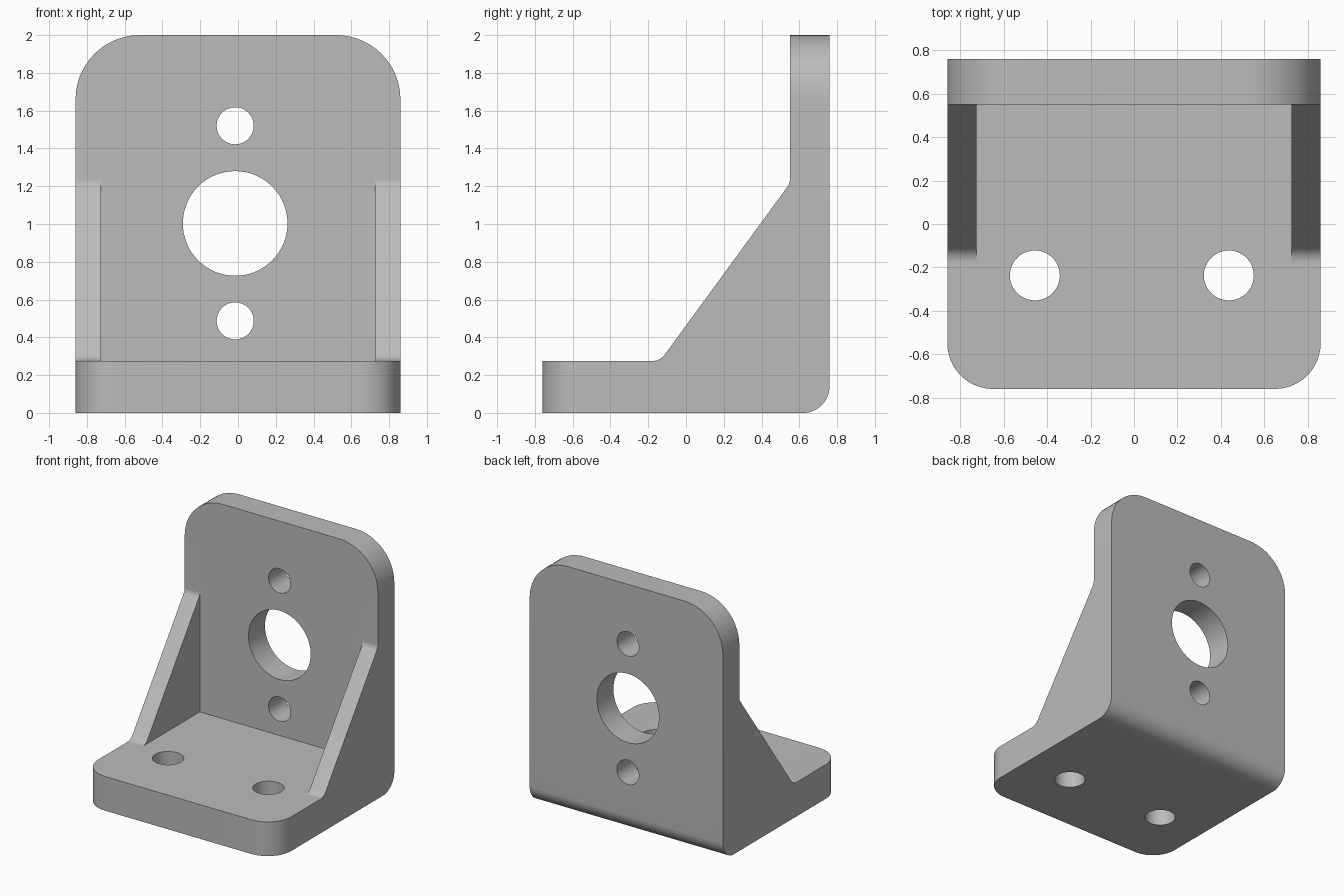
import bpy
import bmesh
import math
from mathutils import Vector, Matrix

cube = bpy.data.objects.get("Cube")
if cube:
    bpy.data.objects.remove(cube, do_unlink=True)

W, D, H = 0.86, 0.76, 2.0        # half width, half depth, height
BASE, BACK, RIB = 0.275, 0.55, 0.725  # base top, back plate front, rib inner side

grey = bpy.data.materials.new("plain grey")
grey.use_nodes = True
colour = (0.5, 0.5, 0.5, 1)
grey.diffuse_color = colour
grey.node_tree.nodes["Principled BSDF"].inputs["Base Color"].default_value = colour


def rounded(corners, steps=14):
    """Outline from (u, v, radius) corners, with arcs at the rounded ones."""
    out = []
    for i, (u, v, r) in enumerate(corners):
        p = Vector((u, v))
        if r == 0:
            out.append(p)
            continue
        a = (Vector(corners[i - 1][:2]) - p).normalized()
        b = (Vector(corners[(i + 1) % len(corners)][:2]) - p).normalized()
        half = a.angle(b) / 2
        centre = p + (a + b).normalized() * r / math.sin(half)
        start = p + a * r / math.tan(half) - centre
        end = p + b * r / math.tan(half) - centre
        turn = math.atan2(start.x * end.y - start.y * end.x, start.dot(end))
        for k in range(steps + 1):
            out.append(centre + Matrix.Rotation(turn * k / steps, 2) @ start)
    return out


def prism(name, outline, axis, low, high):
    """Extrude an outline along x, y or z; the outline uses the other two axes."""
    place = {"x": lambda p, t: (t, p[0], p[1]),
             "y": lambda p, t: (p[0], t, p[1]),
             "z": lambda p, t: (p[0], p[1], t)}[axis]
    bm = bmesh.new()
    lower = [bm.verts.new(place(p, low)) for p in outline]
    upper = [bm.verts.new(place(p, high)) for p in outline]
    bm.faces.new(lower)
    bm.faces.new(upper)
    n = len(outline)
    for i in range(n):
        j = (i + 1) % n
        bm.faces.new((lower[i], lower[j], upper[j], upper[i]))
    bmesh.ops.recalc_face_normals(bm, faces=bm.faces)
    mesh = bpy.data.meshes.new(name)
    bm.to_mesh(mesh)
    bm.free()
    mesh.materials.append(grey)
    obj = bpy.data.objects.new(name, mesh)
    bpy.context.collection.objects.link(obj)
    return obj


def circle(u, v, r, n=64):
    return [(u + r * math.cos(math.tau * k / n), v + r * math.sin(math.tau * k / n))
            for k in range(n)]


# Side profile: base, sloping ribs and back plate, wider than the final part
bracket = prism("bracket", rounded([
    (-D, 0, 0), (D, 0, 0.14), (D, H, 0), (BACK, H, 0),
    (BACK, 1.215, 0.07), (-0.137, BASE, 0.08), (-D, BASE, 0)]), "x", -1, 1)

# Outlines that round the top of the back plate and the front of the base
front_outline = prism("front_outline", rounded([
    (-W, -1, 0), (W, -1, 0), (W, H, 0.34), (-W, H, 0.34)]), "y", -1, 1)
top_outline = prism("top_outline", rounded([
    (-W, -D, 0.21), (W, -D, 0.21), (W, 1, 0), (-W, 1, 0)]), "z", -1, 3)

# Pocket between the ribs, then the holes
pocket = prism("pocket", [(-RIB, BASE), (RIB, BASE), (RIB, 3), (-RIB, 3)], "y", -1, BACK)
holes = [prism("back_hole", circle(-0.015, z, r), "y", 0.4, 1)
         for z, r in ((0.487, 0.098), (1.003, 0.277), (1.52, 0.098))]
holes += [prism("base_hole", circle(x, -0.237, 0.115), "z", -0.2, 0.5)
          for x in (-0.457, 0.437)]

cuts = [(front_outline, "INTERSECT"), (top_outline, "INTERSECT"), (pocket, "DIFFERENCE")]
cuts += [(hole, "DIFFERENCE") for hole in holes]
for tool, operation in cuts:
    mod = bracket.modifiers.new(tool.name, "BOOLEAN")
    mod.object = tool
    mod.operation = operation
    mod.solver = "EXACT"

# Apply the cuts and remove the cutters
bpy.context.view_layer.update()
shape = bpy.context.evaluated_depsgraph_get()
result = bpy.data.meshes.new_from_object(bracket.evaluated_get(shape))
bracket.modifiers.clear()
bracket.data = result
for tool, _ in cuts:
    bpy.data.objects.remove(tool, do_unlink=True)
result.materials.clear()
result.materials.append(grey)
for face in result.polygons:
    face.material_index = 0

bpy.ops.object.select_all(action="DESELECT")
bracket.select_set(True)
bpy.context.view_layer.objects.active = bracket
bpy.ops.object.shade_smooth_by_angle(angle=math.radians(30))
